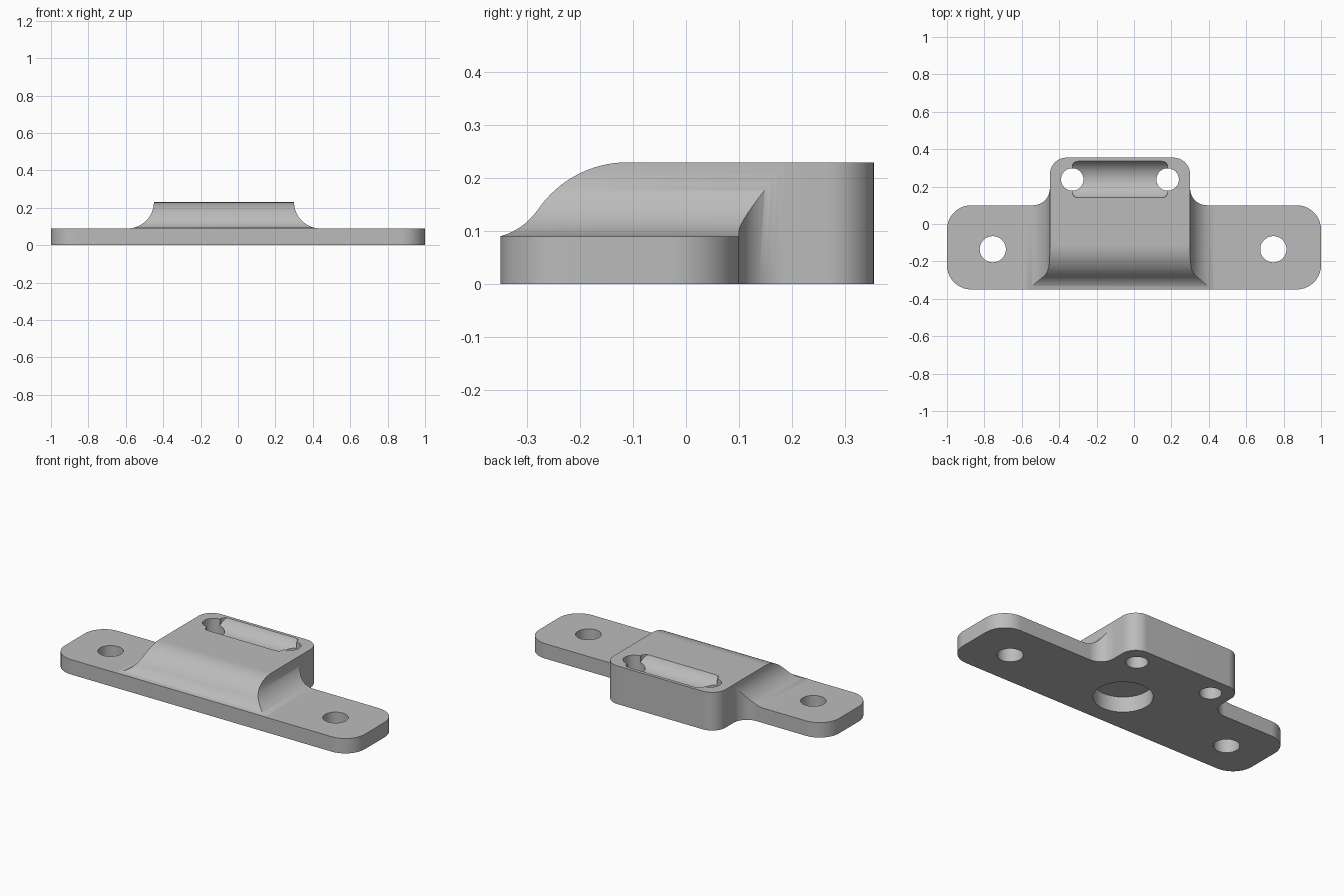
import bpy
from math import sin, cos, radians, pi, atan2
from mathutils import Vector

old = bpy.data.objects.get("Cube")
if old:
    bpy.data.objects.remove(old, do_unlink=True)

grey = bpy.data.materials.new("plain_grey")
grey.use_nodes = True
colour = (0.5, 0.5, 0.5, 1)
grey.diffuse_color = colour
grey.node_tree.nodes["Principled BSDF"].inputs["Base Color"].default_value = colour


def arc(cx, cy, r, start, end, steps=16):
    """Points on an arc, angles in degrees."""
    angles = [radians(start + (end - start) * i / steps) for i in range(steps + 1)]
    return [(cx + r * cos(a), cy + r * sin(a)) for a in angles]


def rounded(corners, steps=10):
    """Polygon of (x, y, radius) square corners, each replaced by an arc."""
    points = []
    for i, (x, y, r) in enumerate(corners):
        here = Vector((x, y))
        to_prev = (Vector(corners[i - 1][:2]) - here).normalized()
        to_next = (Vector(corners[(i + 1) % len(corners)][:2]) - here).normalized()
        centre = here + (to_prev + to_next) * r
        for k in range(steps + 1):
            t = k / steps * pi / 2
            p = centre - to_next * r * cos(t) - to_prev * r * sin(t)
            points.append((p.x, p.y))
    return points


def prism(name, points, low, high, axis="z"):
    """Extrude a closed 2D profile along one axis."""
    place = {"x": lambda a, b, h: (h, a, b),
             "y": lambda a, b, h: (a, h, b),
             "z": lambda a, b, h: (a, b, h)}[axis]
    n = len(points)
    verts = [place(a, b, h) for h in (low, high) for a, b in points]
    faces = [tuple(range(n)), tuple(range(n, 2 * n))]
    faces += [(i, (i + 1) % n, (i + 1) % n + n, i + n) for i in range(n)]
    mesh = bpy.data.meshes.new(name)
    mesh.from_pydata(verts, [], faces)
    mesh.materials.append(grey)
    obj = bpy.data.objects.new(name, mesh)
    bpy.context.collection.objects.link(obj)
    # consistent outward normals
    import bmesh
    bm = bmesh.new()
    bm.from_mesh(mesh)
    bmesh.ops.recalc_face_normals(bm, faces=bm.faces)
    bm.to_mesh(mesh)
    bm.free()
    return obj


def combine(target, tool, operation):
    """Apply a boolean and discard the tool."""
    mod = target.modifiers.new("combine", "BOOLEAN")
    mod.object, mod.operation, mod.solver = tool, operation, "EXACT"
    bpy.context.view_layer.objects.active = target
    bpy.ops.object.modifier_apply(modifier=mod.name)
    bpy.data.objects.remove(tool, do_unlink=True)


LEFT, RIGHT, BACK, FRONT, STEP = -0.45, 0.30, 0.355, -0.35, 0.10
PLATE, TOP = 0.09, 0.23

# Plan outline: wide mounting plate with the raised block behind it
outline = rounded([
    (-1, FRONT, 0.13), (1, FRONT, 0.13), (1, STEP, 0.13), (RIGHT, STEP, 0.09),
    (RIGHT, BACK, 0.09), (LEFT, BACK, 0.09), (LEFT, STEP, 0.09), (-1, STEP, 0.13)])
body = prism("mounting_bracket", outline, 0, 0.4)

# Side flares blending the block into the plate
flare = TOP - PLATE
profile = [(-2, -0.1), (2, -0.1), (2, PLATE)]
profile += arc(RIGHT + flare, TOP, flare, 270, 180)
profile += [(RIGHT, 0.5), (LEFT, 0.5)]
profile += arc(LEFT - flare, TOP, flare, 360, 270)
profile += [(-2, PLATE)]
combine(body, prism("flare_profile", profile, -1, 1, "y"), "INTERSECT")

# Front slope: hollow foot running into a rounded shoulder
slope = [(1, -0.1), (1, TOP)]
slope += arc(-0.11, TOP - 0.2055, 0.2055, 90, 146)
slope += arc(-0.382, 0.2093, 0.123, -34, -74)[1:]
slope += [(-0.6, 0.0905), (-0.6, -0.1)]
combine(body, prism("slope_profile", slope, -2, 2, "x"), "INTERSECT")

# Shallow curved channel in the top
mid_y, half, depth = 0.238, 0.0975, 0.058
radius = (half ** 2 + depth ** 2) / (2 * depth)
centre_z = TOP - depth + radius
edge = 90 - atan2(half, radius - depth) * 180 / pi
channel = prism("channel", rounded([
    (-0.33, mid_y - half, 0.03), (0.18, mid_y - half, 0.03),
    (0.18, mid_y + half, 0.03), (-0.33, mid_y + half, 0.03)], 6), 0.05, 0.4)
trough = arc(mid_y, centre_z, radius, 180 + edge, 360 - edge, 24)
trough += [(mid_y + half + 0.01, 0.5), (mid_y - half - 0.01, 0.5)]
combine(channel, prism("trough", trough, -1, 1, "x"), "INTERSECT")
combine(body, channel, "DIFFERENCE")

# Screw holes, tie holes and the blind pocket underneath
for x, y, r, top in [(-0.755, -0.135, 0.07, 1), (0.745, -0.135, 0.07, 1),
                     (-0.33, mid_y, 0.06, 1), (0.18, mid_y, 0.06, 1),
                     (0, -0.09, 0.16, 0.092)]:
    circle = arc(x, y, r, 0, 360, 48)[:-1]
    combine(body, prism("hole", circle, -0.2, top), "DIFFERENCE")

# Smooth curved walls, crisp edges
bpy.ops.object.select_all(action="DESELECT")
body.select_set(True)
bpy.context.view_layer.objects.active = body
bpy.ops.object.shade_smooth_by_angle(angle=radians(30))
weighted = body.modifiers.new("weighted_normals", "WEIGHTED_NORMAL")
weighted.keep_sharp = True
